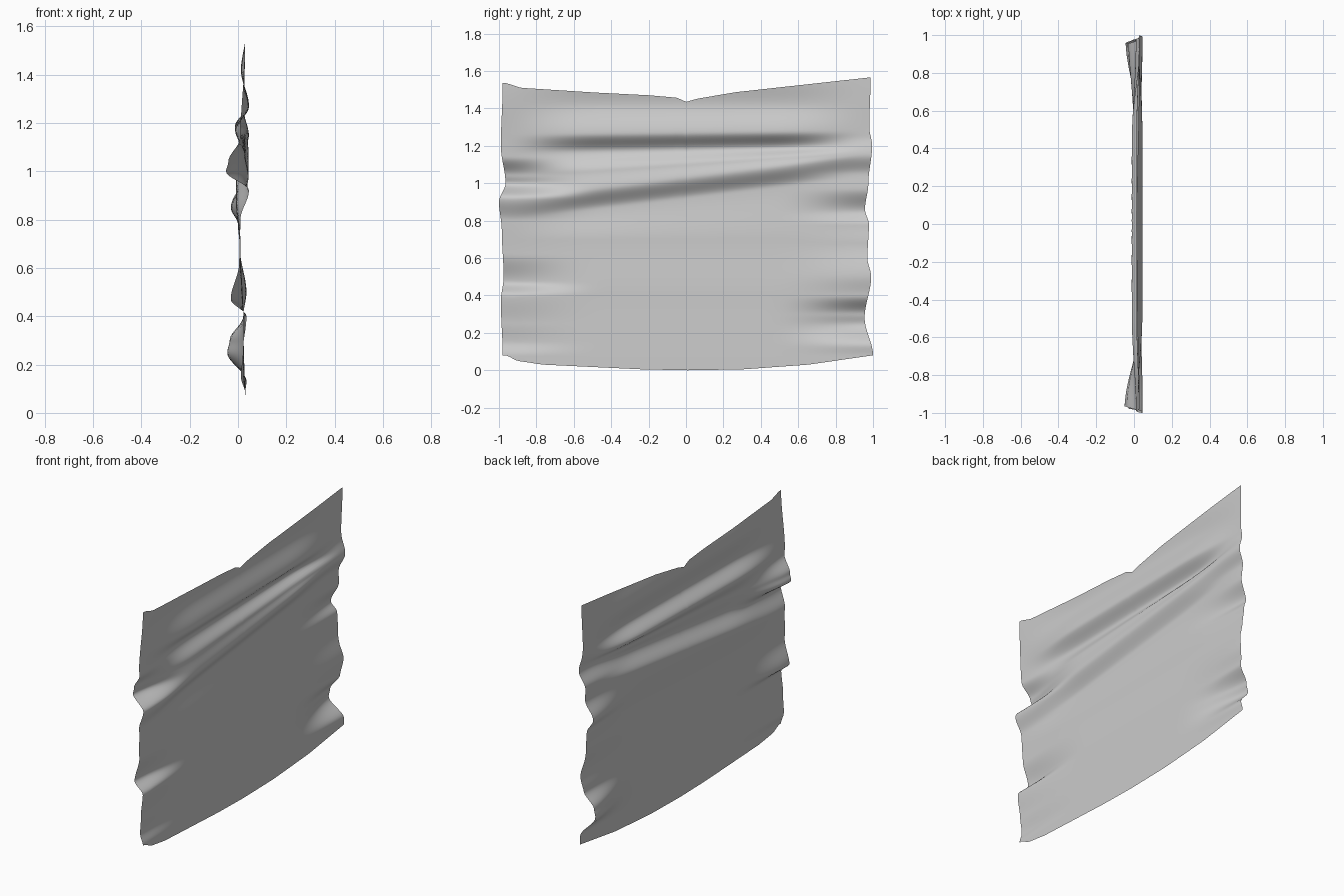
import bpy

cube = bpy.data.objects.get("Cube")
if cube:
    bpy.data.objects.remove(cube, do_unlink=True)

COLUMNS, ROWS = 110, 150


def ease(t):
    t = max(0.0, min(1.0, t))
    return t * t * (3 - 2 * t)


def follow(points, t, smooth=False):
    """Interpolate along a short list of (position, value) pairs."""
    if t <= points[0][0]:
        return points[0][1]
    for (a, start), (b, end) in zip(points, points[1:]):
        if t <= b:
            part = (t - a) / (b - a)
            return start + (end - start) * (ease(part) if smooth else part)
    return points[-1][1]


# Outline of the hanging sheet
top_edge = [(-.98, 1.535), (-.9, 1.51), (-.5, 1.485), (-.2, 1.47), (-.05, 1.457),
            (0, 1.435), (.06, 1.452), (.27, 1.487), (.99, 1.565)]
bottom_edge = [(-.98, .08), (-.92, .05), (-.78, .03), (-.25, .005), (0, 0),
               (.3, .005), (.65, .03), (1, .08)]
near_edge = [(.08, -.98), (.37, -.99), (.5, -.975), (.75, -.985), (.9, -1),
             (1, -.965), (1.2, -.99), (1.53, -.98)]
far_edge = [(.08, 1), (.28, .955), (.5, .99), (.6, .97), (.78, .978), (.86, .957),
            (1, .975), (1.2, .995), (1.3, .98), (1.56, .987)]

# Fold depth by height: across the middle (third value tilts the fold) and at both ends
middle_folds = [(0, .03, 0), (.4, .022, 0), (.7, .01, 0), (.92, -.008, .12),
                (1.03, .044, .12), (1.1, .03, .07), (1.18, -.012, .02),
                (1.27, .045, .01), (1.42, .012, 0), (1.56, .03, 0)]
near_folds = [(.08, .03), (.15, .012), (.25, .02), (.4, .035), (.47, -.03), (.62, .005),
              (.8, .01), (.92, .045), (1, -.05), (1.04, -.04), (1.14, .01), (1.53, .03)]
far_folds = [(.08, .03), (.13, .035), (.25, -.045), (.3, -.035), (.4, .022), (.5, .035),
             (.68, .008), (.78, 0), (.85, -.03), (.97, .015), (1.05, .01), (1.15, .045),
             (1.25, .025), (1.56, .03)]


def depth(y, z):
    tilted = [(height + tilt * y, x) for height, x, tilt in middle_folds]
    middle = follow(tilted, z, True)
    end = follow(near_folds if y < 0 else far_folds, z, True)
    weight = ease((abs(y) - .4) / .58) ** 1.5
    return middle + (end - middle) * weight


# Sheet surface
verts, faces = [], []
for row in range(ROWS + 1):
    v = row / ROWS
    for column in range(COLUMNS + 1):
        u = column / COLUMNS
        y = 2 * u - 1
        low, high = follow(bottom_edge, y), follow(top_edge, y)
        z = low + (high - low) * v
        left, right = follow(near_edge, z, True), follow(far_edge, z, True)
        y = left + (right - left) * u
        verts.append((depth(y, z), y, z))
stride = COLUMNS + 1
for row in range(ROWS):
    for column in range(COLUMNS):
        a = row * stride + column
        faces.append((a, a + 1, a + 1 + stride, a + stride))

mesh = bpy.data.meshes.new("cloth_sheet")
mesh.from_pydata(verts, [], faces)
sheet = bpy.data.objects.new("cloth_sheet", mesh)
bpy.context.collection.objects.link(sheet)
mesh.shade_smooth()

# Cloth colour
cloth = bpy.data.materials.new("pale_grey_cloth")
cloth.use_nodes = True
colour = (.6, .6, .6, 1)
cloth.diffuse_color = colour
cloth.node_tree.nodes["Principled BSDF"].inputs["Base Color"].default_value = colour
mesh.materials.append(cloth)
